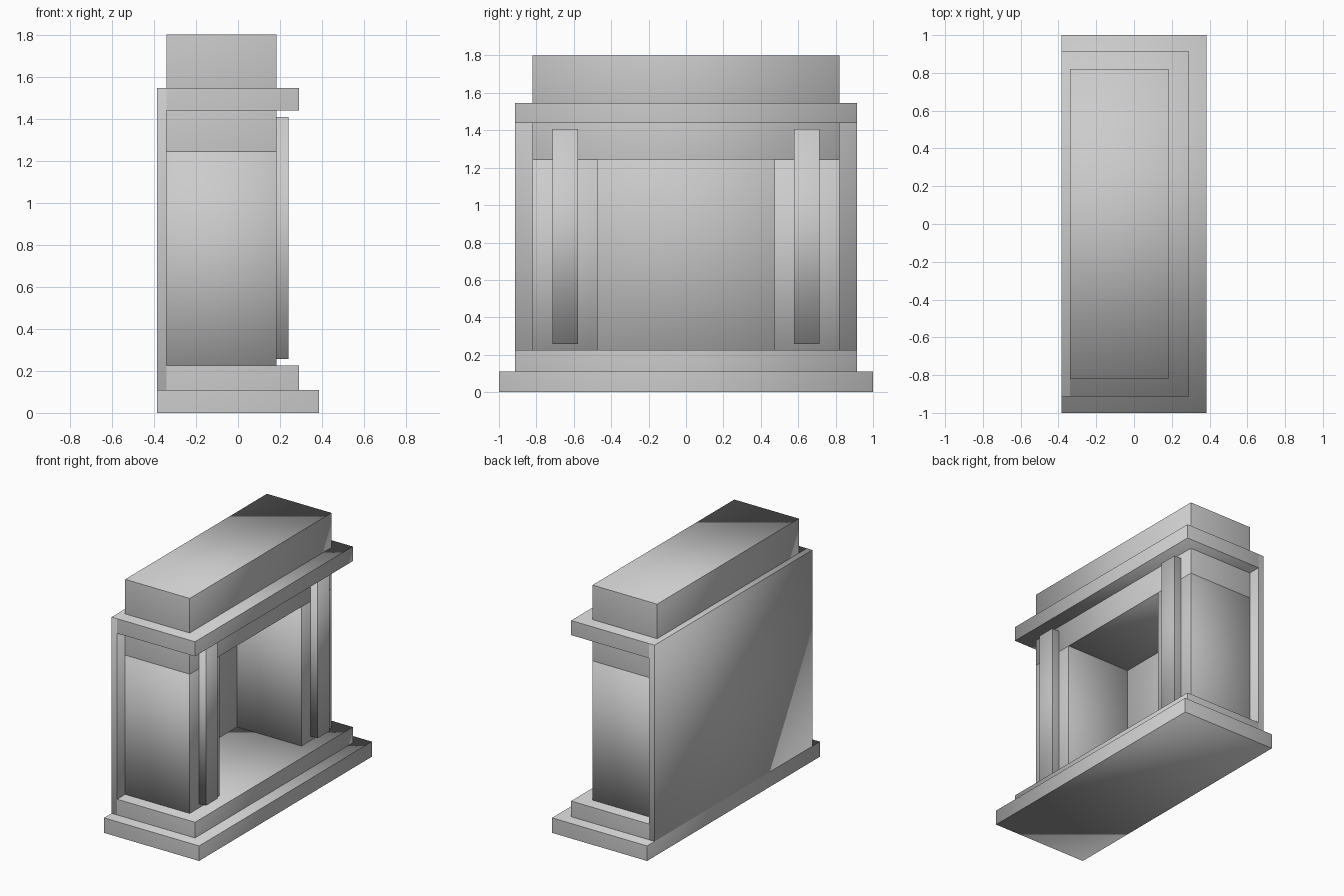
import bpy
import bmesh
from mathutils import Matrix, Vector

default_cube = bpy.data.objects.get("Cube")
if default_cube:
    bpy.data.objects.remove(default_cube, do_unlink=True)

# Single stone colour
stone = bpy.data.materials.new("grey_stone")
stone.use_nodes = True
grey = (0.6, 0.6, 0.6, 1)
stone.diffuse_color = grey
stone.node_tree.nodes["Principled BSDF"].inputs["Base Color"].default_value = grey


def soften(mesh):
    """Lean each face's corner normals halfway outwards, keeping the edges crisp."""
    mesh.shade_smooth()
    normals = [Vector()] * len(mesh.loops)
    for face in mesh.polygons:
        for loop, vert in zip(face.loop_indices, face.vertices):
            outward = mesh.vertices[vert].co.normalized()
            normals[loop] = (face.normal + outward).normalized()
    mesh.normals_split_custom_set(normals)


def block(name, x, y, z):
    """Softly shaded box spanning the given (low, high) ranges."""
    low, high = (Vector(corner) for corner in zip(x, y, z))
    mesh = bpy.data.meshes.new(name)
    bm = bmesh.new()
    bmesh.ops.create_cube(bm, size=1, matrix=Matrix.Diagonal((*(high - low), 1)))
    bm.normal_update()
    bm.to_mesh(mesh)
    bm.free()
    mesh.materials.append(stone)
    soften(mesh)
    obj = bpy.data.objects.new(name, mesh)
    obj.location = (low + high) / 2
    bpy.context.collection.objects.link(obj)


BACK, WALL, FACE, LEDGE = -0.385, -0.34, 0.183, 0.291   # depths along x
HEARTH, PLINTH, OPENING, LINTEL, MANTEL = 0.11, 0.225, 1.245, 1.44, 1.547   # tops along z
body = (-0.82, 0.82)
wide = (-0.913, 0.913)

# Stepped base
block("hearth_slab", (BACK, -BACK), (-1, 1), (0, HEARTH))
block("plinth", (WALL, LEDGE), wide, (HEARTH, PLINTH))

# Back wall of the firebox
block("back_panel", (BACK, WALL), wide, (HEARTH, MANTEL))

# Side pillars, each with a raised strip on its face
for side, sign in (("right", -1), ("left", 1)):
    block(f"{side}_pillar", (WALL, FACE), sorted((sign * 0.473, sign * 0.82)), (PLINTH, OPENING))
    block(f"{side}_strip", (FACE, 0.24), sorted((sign * 0.578, sign * 0.715)), (0.257, 1.408))

# Lintel, mantel shelf and upper chimney block
block("lintel", (WALL, FACE), body, (OPENING, LINTEL))
block("mantel_shelf", (WALL, LEDGE), wide, (LINTEL, MANTEL))
block("chimney_block", (WALL, FACE), body, (MANTEL, 1.8))
